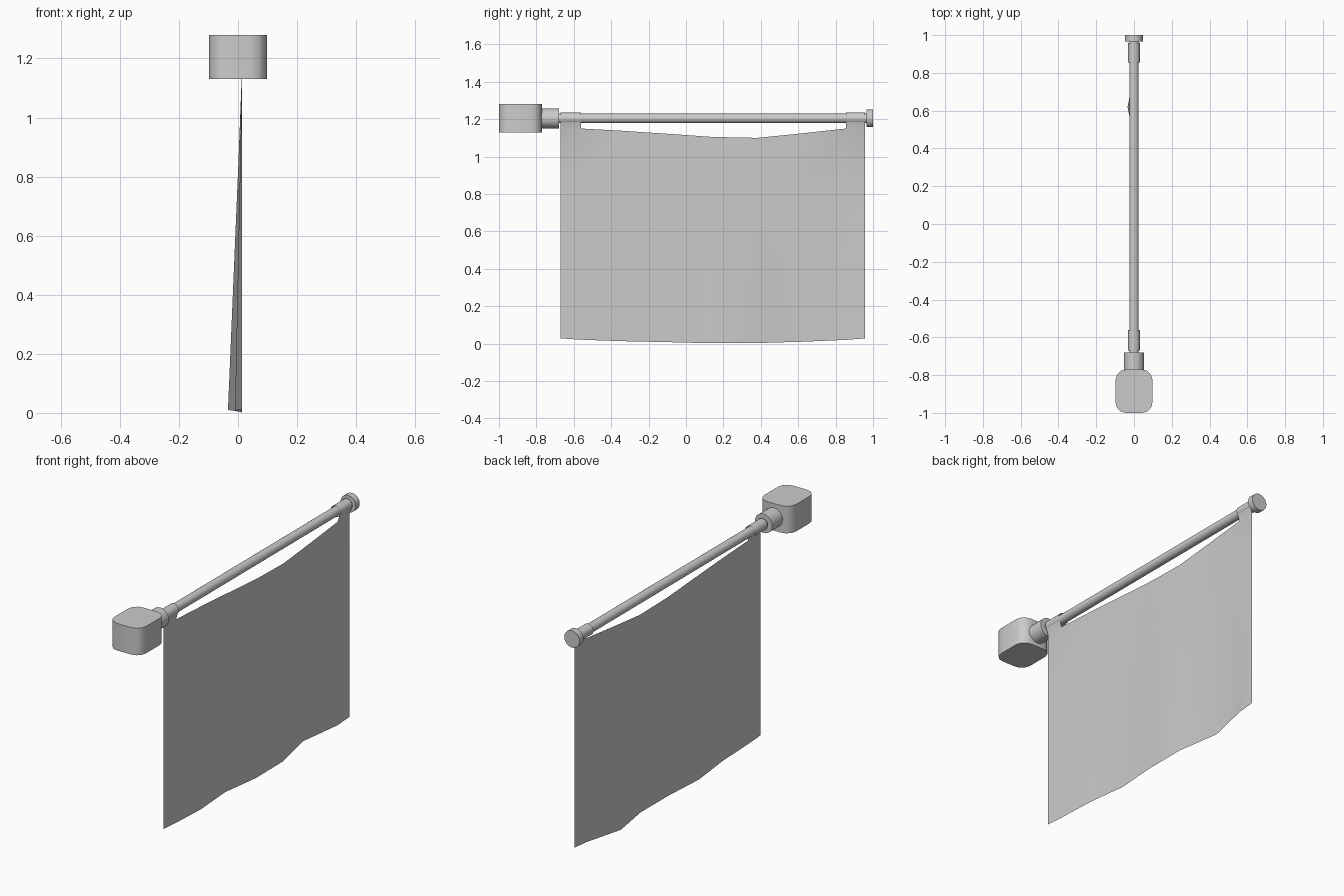
import bpy, bmesh, math

if "Cube" in bpy.data.objects:
    bpy.data.objects.remove(bpy.data.objects["Cube"])

ROD_Z = 1.204


def finish(name, bm, angle=35):
    mesh = bpy.data.meshes.new(name)
    bm.to_mesh(mesh)
    bm.free()
    obj = bpy.data.objects.new(name, mesh)
    bpy.context.collection.objects.link(obj)
    bpy.context.view_layer.objects.active = obj
    obj.select_set(True)
    bpy.ops.object.shade_smooth_by_angle(angle=math.radians(angle))
    obj.select_set(False)
    return obj


def cylinder_y(name, radius, y0, y1, sides=24, caps=True):
    bm = bmesh.new()
    bmesh.ops.create_cone(bm, cap_ends=caps, segments=sides, radius1=radius,
                          radius2=radius, depth=y1 - y0)
    for v in bm.verts:
        x, y, z = v.co
        v.co = (x, (y0 + y1) / 2 - z, ROD_Z + y)
    return finish(name, bm)


# Wall block with rounded vertical corners
bm = bmesh.new()
bmesh.ops.create_cube(bm, size=1)
for v in bm.verts:
    v.co = (v.co.x * 0.195, -0.885 + v.co.y * 0.23, 1.205 + v.co.z * 0.15)
upright = [e for e in bm.edges if abs(e.verts[0].co.z - e.verts[1].co.z) > 0.1]
bmesh.ops.bevel(bm, geom=upright, offset=0.055, segments=3, profile=0.5,
                affect='EDGES')
finish("mount_block", bm)

# Rod, collar and end cap
cylinder_y("collar", 0.053, -0.775, -0.68)
cylinder_y("rod", 0.025, -0.69, 0.97)
cylinder_y("end_cap", 0.047, 0.965, 1.0)

# Cloth loops around the rod
LOOPS = ((-0.67, -0.562), (0.855, 0.958))
for i, (a, b) in enumerate(LOOPS):
    cylinder_y(f"cloth_loop_{i + 1}", 0.031, a, b, caps=False)

# Hanging cloth: y, x at the hem, z of the hem, z of the sagging top edge
COLUMNS = [
    (-0.67, 0.013, 0.028, 1.15), (-0.562, 0.013, 0.021, 1.15),
    (-0.34, 0.013, 0.013, 1.138), (-0.10, -0.010, 0.008, 1.122),
    (0.14, 0.013, 0.002, 1.105), (0.38, 0.012, 0.003, 1.10),
    (0.62, -0.034, 0.010, 1.124), (0.855, 0.011, 0.020, 1.15),
    (0.958, 0.013, 0.028, 1.15),
]
ROWS = 4
bm = bmesh.new()
grid = []
for y, x, z0, z1 in COLUMNS:
    grid.append([bm.verts.new((x + (0.013 - x) * r / ROWS, y,
                               z0 + (z1 - z0) * r / ROWS))
                 for r in range(ROWS + 1)])
for left, right in zip(grid, grid[1:]):
    for r in range(ROWS):
        bm.faces.new((left[r], right[r], right[r + 1], left[r + 1]))
# Tabs joining the cloth to its loops
for left, right in ((grid[0], grid[1]), (grid[-2], grid[-1])):
    top = [bm.verts.new((0.03, c[-1].co.y, ROD_Z)) for c in (left, right)]
    bm.faces.new((left[-1], right[-1], top[1], top[0]))
finish("cloth", bm, 60)
